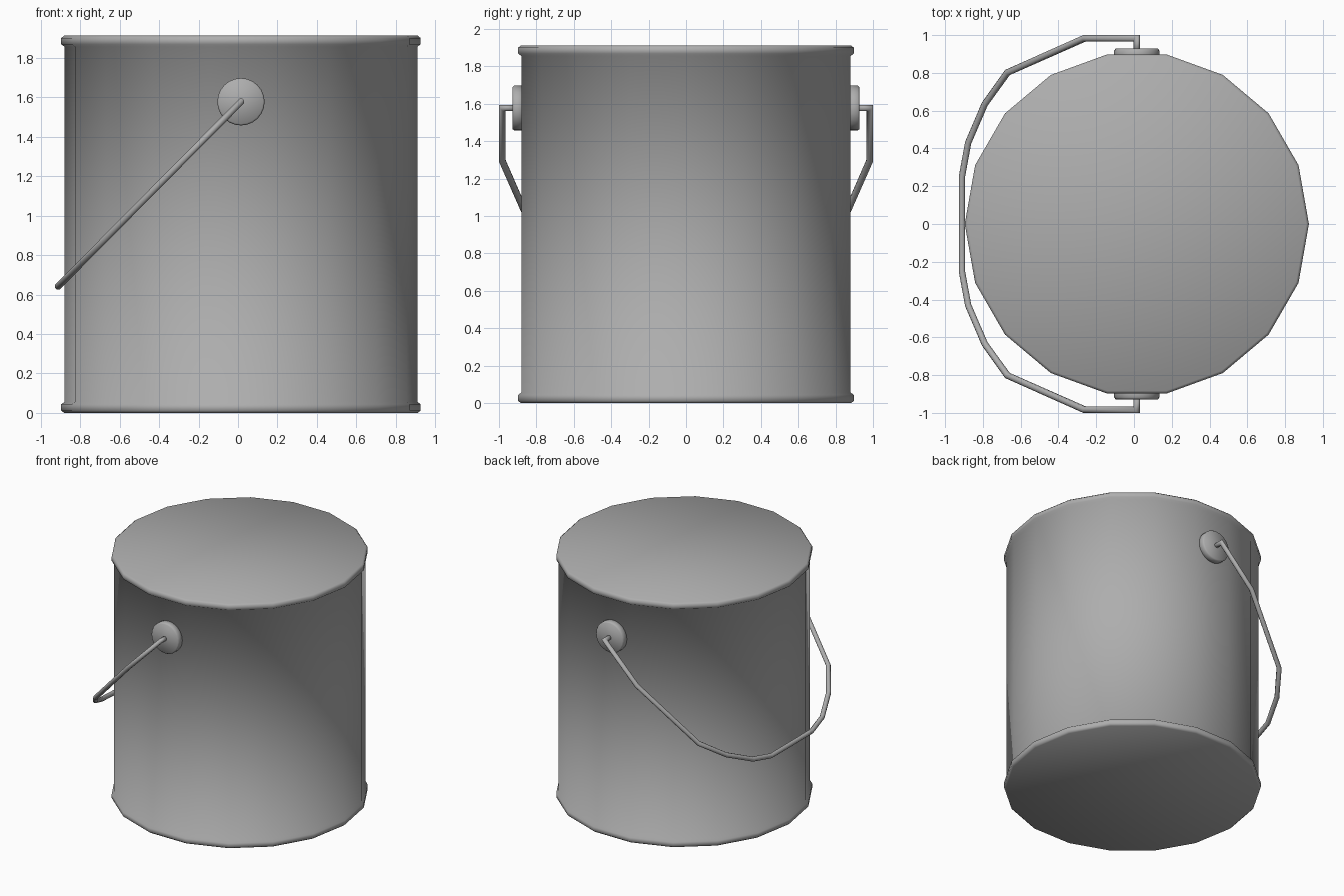
import bpy, bmesh, math
from mathutils import Vector, Matrix

if "Cube" in bpy.data.objects:
    bpy.data.objects.remove(bpy.data.objects["Cube"])

CX = 0.015                      # can axis is slightly off centre because of the handle
HINGE_Z = 1.577

# Mid-grey metal
metal = bpy.data.materials.new("grey_metal")
metal.diffuse_color = (0.42, 0.42, 0.42, 1)
metal.use_nodes = True
metal.node_tree.nodes["Principled BSDF"].inputs["Base Color"].default_value = metal.diffuse_color


def finish(name, bm, angle):
    bmesh.ops.recalc_face_normals(bm, faces=bm.faces[:])
    me = bpy.data.meshes.new(name)
    bm.to_mesh(me)
    bm.free()
    me.materials.append(metal)
    ob = bpy.data.objects.new(name, me)
    bpy.context.collection.objects.link(ob)
    bpy.ops.object.select_all(action='DESELECT')
    ob.select_set(True)
    bpy.context.view_layer.objects.active = ob
    bpy.ops.object.shade_smooth_by_angle(angle=math.radians(angle))
    return ob


def skin(bm, rings):
    """Bridge successive closed rings and cap both ends."""
    rings = [[bm.verts.new(p) for p in r] for r in rings]
    n = len(rings[0])
    for a, b in zip(rings, rings[1:]):
        for i in range(n):
            j = (i + 1) % n
            bm.faces.new((a[i], a[j], b[j], b[i]))
    bm.faces.new(rings[0][::-1])
    bm.faces.new(rings[-1])


def lathe(name, profile, sides, matrix, angle):
    bm = bmesh.new()
    rings = []
    for r, z in profile:
        rings.append([matrix @ Vector((r * math.cos(2 * math.pi * i / sides),
                                       r * math.sin(2 * math.pi * i / sides), z))
                      for i in range(sides)])
    skin(bm, rings)
    return finish(name, bm, angle)


# Can: 18-sided body with a rolled rim at the base and the lid
can = [(0.897, 0), (0.911, 0.012), (0.911, 0.044), (0.894, 0.056),
       (0.894, 1.856), (0.911, 1.868), (0.911, 1.90), (0.897, 1.912)]
lathe("can", can, 18, Matrix.Translation((CX, 0, 0)), 100)

# Round hinge discs on front and back, softly shaded over the edge
disc = [(0.12, 0.86), (0.12, 0.918), (0.112, 0.928)]
for name, turn in (("front_hinge", 90), ("back_hinge", -90)):
    m = Matrix.Translation((CX, 0, HINGE_Z)) @ Matrix.Rotation(math.radians(turn), 4, 'X')
    lathe(name, disc, 24, m, 100)

# Wire handle: flat path of (reach, y), mirrored in y, tilted down 45 degrees
half = [(0, 0.91), (0, 0.983), (0.277, 0.983), (0.685, 0.802),
        (0.805, 0.635), (0.893, 0.43), (0.926, 0.25)]
path = [Vector(p) for p in half] + [Vector((x, -y)) for x, y in reversed(half)]
RADIUS, SIDES = 0.018, 8
out = Vector((-1, 0, -1.01))                 # one unit of reach
normal = Vector((1.01, 0, -1)).normalized()  # across the handle plane
rings = []
for i, p in enumerate(path):
    d0 = (p - path[max(i - 1, 0)]).normalized()
    d1 = (path[min(i + 1, len(path) - 1)] - p).normalized()
    d0 = d0 if d0.length else d1
    d1 = d1 if d1.length else d0
    t = (d0 + d1).normalized()
    mitre = Vector((-t.y, t.x)) / t.dot(d1)
    side = mitre.x * out.normalized() + Vector((0, mitre.y, 0))
    centre = Vector((CX, p.y, HINGE_Z)) + out * p.x
    rings.append([centre + RADIUS * (side * math.cos(a) + normal * math.sin(a))
                  for a in (2 * math.pi * (k + 0.5) / SIDES for k in range(SIDES))])
bm = bmesh.new()
skin(bm, rings)
finish("wire_handle", bm, 100)
